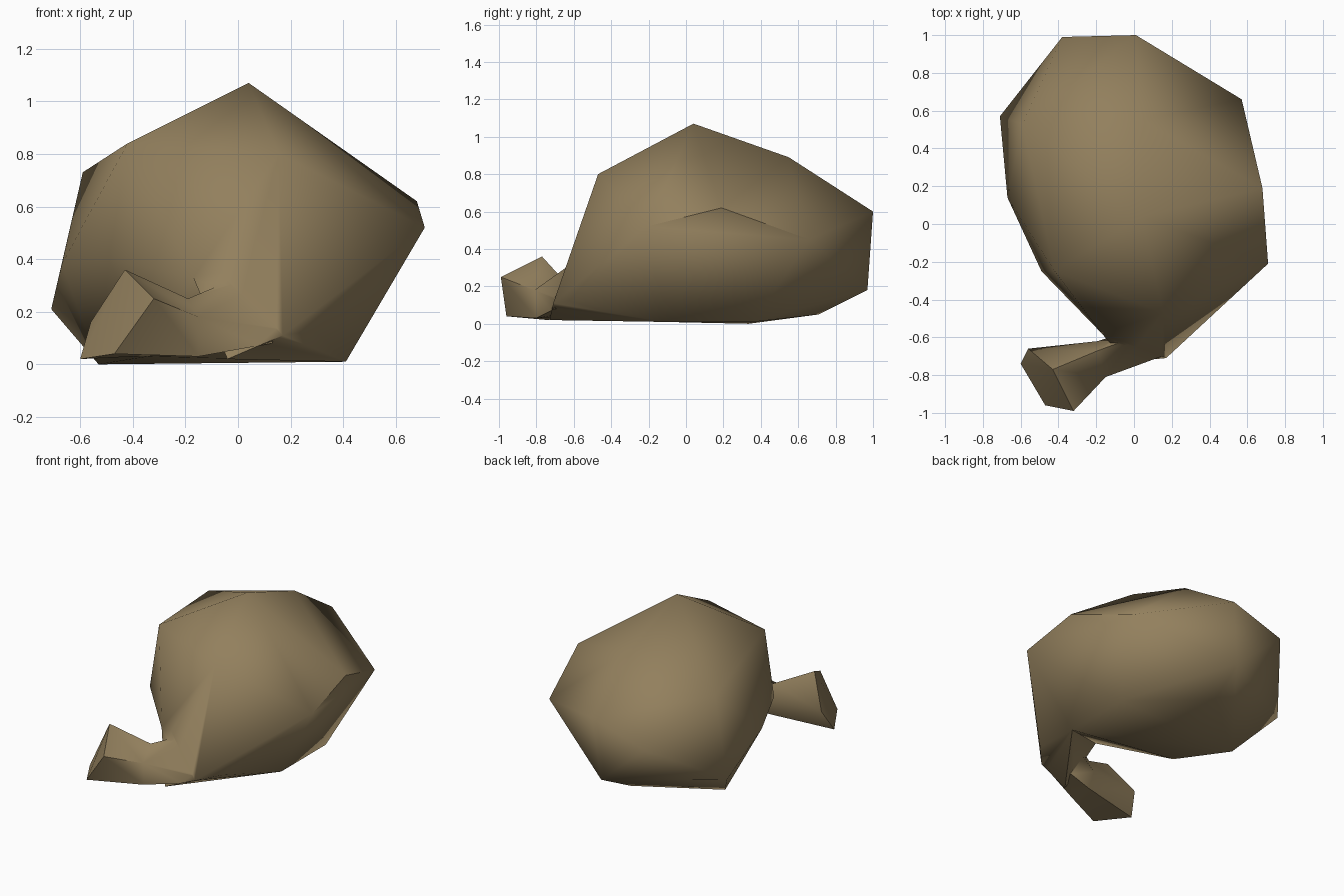
import bpy, bmesh

if "Cube" in bpy.data.objects:
    bpy.data.objects.remove(bpy.data.objects["Cube"])

stone = bpy.data.materials.new("olive_brown")
stone.diffuse_color = (0.29, 0.215, 0.11, 1)
stone.use_nodes = True
stone.node_tree.nodes["Principled BSDF"].inputs["Base Color"].default_value = stone.diffuse_color


def finish(name, bm):
    bmesh.ops.recalc_face_normals(bm, faces=bm.faces)
    me = bpy.data.meshes.new(name)
    bm.to_mesh(me)
    bm.free()
    me.materials.append(stone)
    ob = bpy.data.objects.new(name, me)
    bpy.context.collection.objects.link(ob)
    return ob


def hull(name, points):
    bm = bmesh.new()
    for p in points:
        bm.verts.new(p)
    res = bmesh.ops.convex_hull(bm, input=bm.verts[:])
    junk = [v for v in res["geom_interior"] if isinstance(v, bmesh.types.BMVert)]
    bmesh.ops.delete(bm, geom=junk, context="VERTS")
    return finish(name, bm)


def loft(name, rings):
    bm = bmesh.new()
    vs = [[bm.verts.new(p) for p in r] for r in rings]
    n = len(vs[0])
    for a, b in zip(vs, vs[1:]):
        for i in range(n):
            j = (i + 1) % n
            bm.faces.new((a[i], a[j], b[j], b[i]))
    bm.faces.new(vs[0])
    bm.faces.new(vs[-1][::-1])
    bmesh.ops.triangulate(bm, faces=bm.faces[:])
    return finish(name, bm)


# corners shared by the body and the throat
brow, shoulder, heel = (0.155, -0.47, 0.80), (0.71, -0.21, 0.52), (0.41, -0.12, 0.01)
nape = (-0.17, -0.58, 0.33)

# faceted boulder-like body
body = hull("body", [
    (0.04, 0.04, 1.07), (0.04, 0.55, 0.89), (-0.42, -0.25, 0.84), (-0.59, 0.53, 0.73),
    (0.01, 1.0, 0.60), (-0.38, 0.99, 0.48), (-0.04, 0.97, 0.18), (-0.08, 0.71, 0.05),
    (0.68, 0.19, 0.62), (0.57, 0.66, 0.45), (0.41, 0.36, 0.01), (-0.53, 0.335, 0.0),
    (-0.71, 0.57, 0.21), (-0.67, 0.14, 0.38), (-0.49, -0.25, 0.40), (-0.34, -0.02, 0.03),
    brow, shoulder, heel, nape])

# throat sloping down to the front
throat = hull("throat", [
    brow, shoulder, heel, nape, (-0.07, -0.62, 0.35), (0.17, -0.71, 0.11),
    (0.29, -0.58, 0.13), (-0.04, -0.73, 0.02)])

# flared spout bending to the left
spout = loft("spout", [
    [(-0.43, -0.77, 0.36), (-0.32, -0.99, 0.25), (-0.47, -0.96, 0.04),
     (-0.60, -0.74, 0.02), (-0.56, -0.66, 0.16)],
    [(-0.19, -0.67, 0.25), (-0.15, -0.81, 0.18), (-0.15, -0.80, 0.03),
     (-0.18, -0.66, 0.04), (-0.19, -0.62, 0.15)],
    [(0.0, -0.60, 0.33), (0.15, -0.70, 0.14), (0.13, -0.70, 0.08),
     (0.0, -0.62, 0.06), (-0.04, -0.57, 0.2)]])

# fuse the three parts into one skin
for part in (throat, spout):
    mod = body.modifiers.new("fuse", "BOOLEAN")
    mod.operation, mod.solver, mod.object = "UNION", "EXACT", part
bpy.context.view_layer.objects.active = body
body.select_set(True)
for mod in list(body.modifiers):
    bpy.ops.object.modifier_apply(modifier=mod.name)
for part in (throat, spout):
    bpy.data.objects.remove(part)

bm = bmesh.new()
bm.from_mesh(body.data)
bmesh.ops.remove_doubles(bm, verts=bm.verts[:], dist=0.004)
bm.to_mesh(body.data)
bm.free()
bpy.ops.object.shade_smooth_by_angle(angle=1.05)
